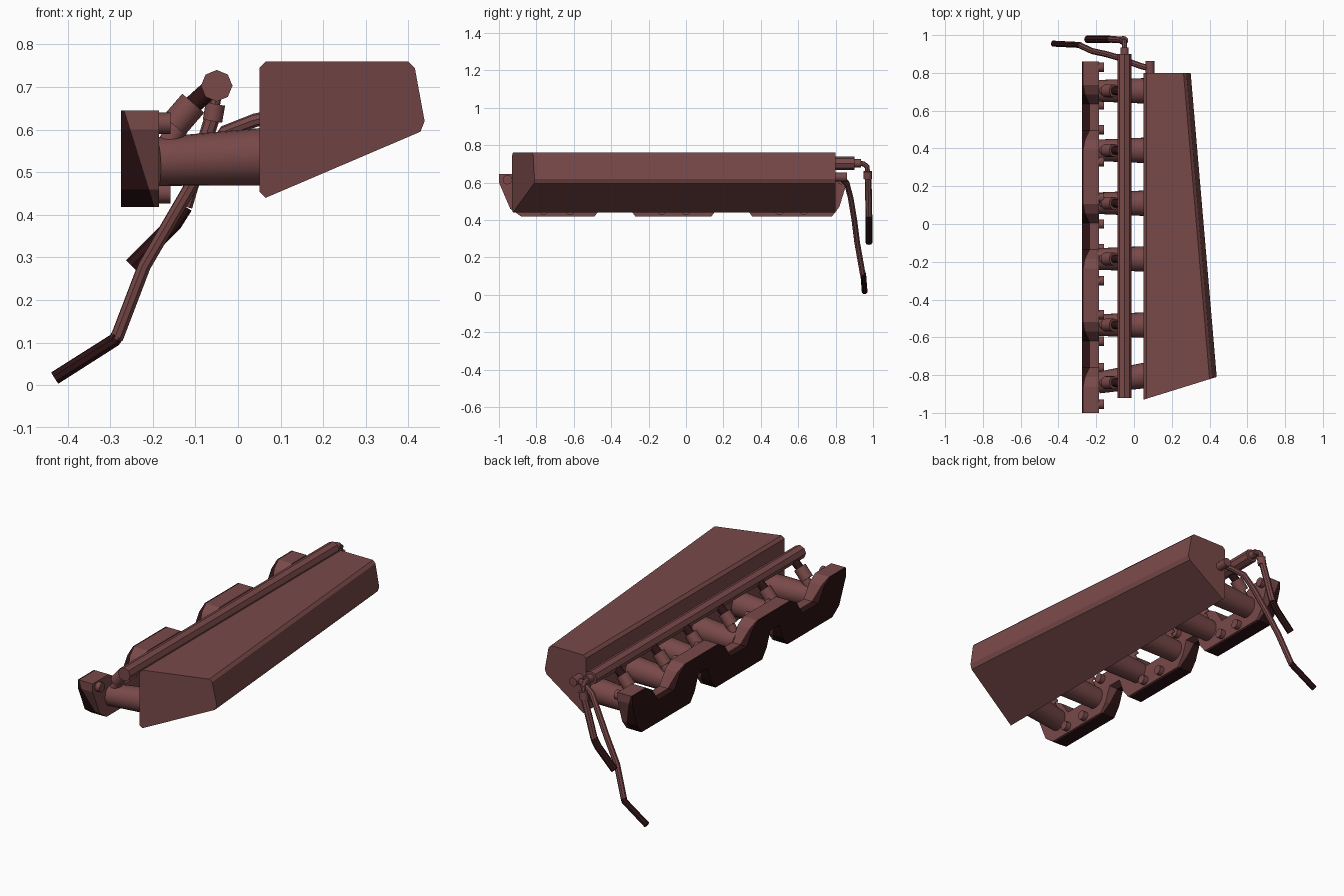
import bpy, bmesh
from mathutils import Vector

cube = bpy.data.objects.get("Cube")
if cube:
    bpy.data.objects.remove(cube, do_unlink=True)


def material(name, rgb):
    m = bpy.data.materials.new(name)
    m.use_nodes = True
    m.diffuse_color = (*rgb, 1)
    m.node_tree.nodes["Principled BSDF"].inputs["Base Color"].default_value = (*rgb, 1)
    return m


BROWN = material("reddish_brown", (0.19, 0.066, 0.066))
DARK = material("dark_maroon", (0.026, 0.006, 0.007))


def finish(name, bm, *mats):
    bmesh.ops.recalc_face_normals(bm, faces=bm.faces)
    mesh = bpy.data.meshes.new(name)
    bm.to_mesh(mesh)
    bm.free()
    for m in mats:
        mesh.materials.append(m)
    ob = bpy.data.objects.new(name, mesh)
    bpy.context.collection.objects.link(ob)
    return ob


def smooth(ob):
    bpy.ops.object.select_all(action="DESELECT")
    ob.select_set(True)
    bpy.context.view_layer.objects.active = ob
    bpy.ops.object.shade_smooth_by_angle(angle=0.6)


def rod(name, a, b, r1, r2=None, sides=20, mat=BROWN):
    a, b = Vector(a), Vector(b)
    bm = bmesh.new()
    bmesh.ops.create_cone(bm, cap_ends=True, segments=sides, radius1=r1,
                          radius2=r2 or r1, depth=(b - a).length)
    bm.transform((b - a).to_track_quat("Z", "Y").to_matrix().to_4x4())
    bmesh.ops.translate(bm, verts=bm.verts, vec=(a + b) / 2)
    ob = finish(name, bm, mat)
    smooth(ob)
    return ob


def hose(name, points, radius, mat=BROWN):
    curve = bpy.data.curves.new(name, "CURVE")
    curve.dimensions = "3D"
    curve.bevel_depth = radius
    curve.bevel_resolution = 2
    curve.use_fill_caps = True
    s = curve.splines.new("POLY")
    s.points.add(len(points) - 1)
    for p, co in zip(s.points, points):
        p.co = (*co, 1)
    curve.materials.append(mat)
    ob = bpy.data.objects.new(name, curve)
    bpy.context.collection.objects.link(ob)
    bpy.ops.object.select_all(action="DESELECT")
    ob.select_set(True)
    bpy.context.view_layer.objects.active = ob
    bpy.ops.object.convert(target="MESH")
    smooth(bpy.context.object)


# Tapered plenum: one section at each end, bridged along y
section = [(0.05, 0.455), (0.05, 0.745), (0.065, 0.76), (0.40, 0.76),
           (0.415, 0.745), (0.438, 0.62), (0.428, 0.595), (0.065, 0.44)]
bm = bmesh.new()
front = [bm.verts.new((x, -0.93 + (x - 0.05) * 0.31, z)) for x, z in section]
back = [bm.verts.new((x - (0.138 if x > 0.1 else 0), 0.8, z)) for x, z in section]
bm.faces.new(front)
bm.faces.new(back)
for i in range(len(section)):
    j = (i + 1) % len(section)
    bm.faces.new((front[i], front[j], back[j], back[i]))
finish("plenum", bm, BROWN)

# Wavy mounting flange: top dips between paired ports, bottom gaps between pairs
TOP, BOTTOM = 0.645, 0.418
outline = [(-1.0, 0.60), (-1.0, TOP)]
for mid in (-0.69, -0.065, 0.565):
    outline += [(mid - 0.17, TOP), (mid - 0.12, 0.615), (mid - 0.07, 0.54),
                (mid + 0.07, 0.54), (mid + 0.12, 0.615), (mid + 0.17, TOP)]
outline += [(0.86, TOP), (0.86, 0.60), (0.82, 0.47), (0.78, BOTTOM)]
for gap in (0.245, -0.38):
    outline += [(gap + 0.11, BOTTOM), (gap + 0.07, 0.47), (gap + 0.04, 0.55),
                (gap - 0.04, 0.55), (gap - 0.07, 0.47), (gap - 0.11, BOTTOM)]
outline += [(-0.88, BOTTOM), (-0.94, 0.46)]
bm = bmesh.new()
face = bm.faces.new([bm.verts.new((-0.275, y, z)) for y, z in outline])
ext = bmesh.ops.extrude_face_region(bm, geom=[face])
bmesh.ops.translate(bm, vec=(0.09, 0, 0),
                    verts=[v for v in ext["geom"] if isinstance(v, bmesh.types.BMVert)])
# The outer and lower part is dark, split along a slanted plane
split_at, split_dir = Vector((-0.268, 0, 0.65)), Vector((-0.24, 0, -0.075))
bmesh.ops.bisect_plane(bm, geom=bm.verts[:] + bm.edges[:] + bm.faces[:],
                       plane_co=split_at, plane_no=split_dir)
for f in bm.faces:
    f.material_index = int((f.calc_center_median() - split_at).dot(split_dir) > 0)
finish("mounting_flange", bm, BROWN, DARK)

# Runners with an injector above each
runners = (-0.84, -0.535, -0.185, 0.11, 0.39, 0.705)
for i, y in enumerate(runners):
    inner = y + (0.04 if i == 0 else 0)
    rod(f"runner_{i + 1}", (-0.19, y, 0.525), (0.07, inner, 0.537), 0.057, 0.068, 24)
    rod(f"injector_tip_{i + 1}", (-0.17, y, 0.56), (-0.14, y, 0.605), 0.024)
    rod(f"injector_body_{i + 1}", (-0.15, y, 0.61), (-0.105, y, 0.662), 0.034)
    rod(f"injector_neck_{i + 1}", (-0.11, y, 0.655), (-0.06, y, 0.70), 0.022, mat=DARK)

# Flange bolts
for z, spots in ((0.615, (-0.955, -0.48, -0.30, 0.14, 0.33, 0.51 + 0.32)),
                 (0.452, (-0.76, -0.62, -0.13, 0.0, 0.5, 0.63))):
    for i, y in enumerate(spots):
        rod(f"{'upper' if z > 0.5 else 'lower'}_bolt_{i + 1}",
            (-0.2, y, z), (-0.158, y, z), 0.025, sides=12)

# Fuel rail and its fitting
rod("fuel_rail", (-0.05, -0.92, 0.703), (-0.05, 0.9, 0.703), 0.037, sides=8)
rod("rail_fitting", (-0.05, 0.89, 0.703), (-0.05, 0.935, 0.703), 0.022, sides=12)

# Fuel hose from the rail, with collar and dark lower sleeve
hose("fuel_hose", [(-0.05, 0.92, 0.703), (-0.05, 0.95, 0.70), (-0.052, 0.968, 0.685),
                   (-0.06, 0.972, 0.63)], 0.014)
rod("fuel_hose_collar", (-0.053, 0.972, 0.66), (-0.06, 0.972, 0.62), 0.023, sides=12)
hose("fuel_hose_sleeve", [(-0.06, 0.974, 0.63), (-0.095, 0.976, 0.52),
                          (-0.125, 0.978, 0.42)], 0.018)
hose("fuel_hose_end", [(-0.125, 0.978, 0.42), (-0.15, 0.978, 0.38),
                       (-0.25, 0.978, 0.28)], 0.019, DARK)

# Vacuum hose from the plenum end
rod("plenum_fitting", (0.085, 0.78, 0.63), (0.085, 0.862, 0.63), 0.024, sides=12)
hose("vacuum_hose", [(0.08, 0.825, 0.63), (0.04, 0.835, 0.622), (-0.03, 0.86, 0.595),
                     (-0.08, 0.88, 0.52), (-0.15, 0.90, 0.40), (-0.22, 0.915, 0.28),
                     (-0.285, 0.945, 0.11)], 0.016)
hose("vacuum_hose_end", [(-0.282, 0.944, 0.118), (-0.29, 0.948, 0.106),
                         (-0.43, 0.955, 0.017)], 0.0165, DARK)
